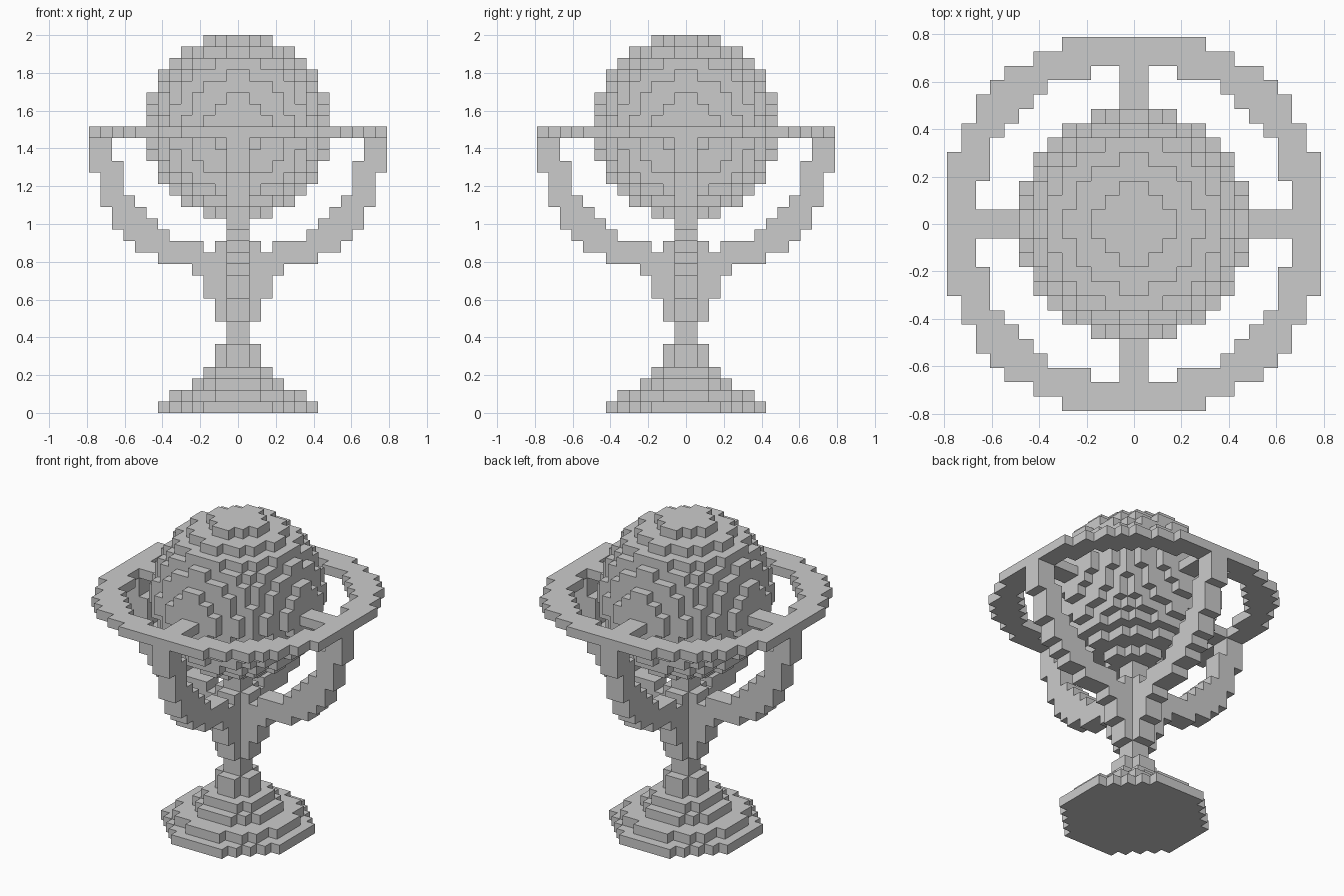
import bpy, bmesh

if "Cube" in bpy.data.objects:
    bpy.data.objects.remove(bpy.data.objects["Cube"])

V = 2 / 33            # edge length of one block
R = range(-13, 13)


def disc(r2, layer, hole2=0):
    """Blocks of one layer whose centres lie between two squared radii."""
    return {(x, y, layer) for x in R for y in R
            if hole2 <= (x + .5) ** 2 + (y + .5) ** 2 < r2}


def four_bars(inner, outer, layer):
    """Two-block-wide bars along +x, -x, +y and -y."""
    cells = set()
    for a in range(inner, outer):
        for w in (-1, 0):
            cells |= {(a, w, layer), (-a - 1, w, layer),
                      (w, a, layer), (w, -a - 1, layer)}
    return cells


parts = {}

# Stepped foot, from the ground up
parts["base"] = set().union(*(disc(r * r, k) for k, r in enumerate((7, 6, 4, 3, 2, 2))))

# Stem: narrow square neck and wider cross-shaped core
stem = set()
for k in range(6, 17):
    stem |= disc(4 if 8 <= k < 15 else 1, k)
parts["stem"] = stem

# Four curved arms: layer -> (inner, outer) reach
reach = {10: (0, 3), 11: (0, 3), 12: (0, 4), 13: (0, 7), 14: (3, 9), 15: (6, 10),
         16: (7, 11), 17: (8, 11), 18: (9, 12), 19: (10, 12), 20: (10, 12),
         21: (10, 13), 22: (11, 13), 23: (11, 13)}
parts["support_arms"] = set().union(*(four_bars(a, b, k) for k, (a, b) in reach.items()))

# Globe
parts["globe"] = set().union(*(disc(64 - (k - 24.5) ** 2, k) for k in range(17, 33)))

# Horizontal ring and the spokes joining it to the globe
parts["ring"] = disc(184, 24, 121.5)
parts["ring_spokes"] = four_bars(8, 11, 24)

solid = set().union(*parts.values())

# Face direction -> corner offsets, counter-clockwise from outside
FACES = {
    (1, 0, 0): ((1, 0, 0), (1, 1, 0), (1, 1, 1), (1, 0, 1)),
    (-1, 0, 0): ((0, 0, 0), (0, 0, 1), (0, 1, 1), (0, 1, 0)),
    (0, 1, 0): ((0, 1, 0), (0, 1, 1), (1, 1, 1), (1, 1, 0)),
    (0, -1, 0): ((0, 0, 0), (1, 0, 0), (1, 0, 1), (0, 0, 1)),
    (0, 0, 1): ((0, 0, 1), (1, 0, 1), (1, 1, 1), (0, 1, 1)),
    (0, 0, -1): ((0, 0, 0), (0, 1, 0), (1, 1, 0), (1, 0, 0)),
}


def build(name, cells):
    """Skin the exposed sides of a set of blocks."""
    bm = bmesh.new()
    verts = {}
    for c in sorted(cells):
        for d, corners in FACES.items():
            if tuple(p + q for p, q in zip(c, d)) in solid:
                continue
            loop = []
            for o in corners:
                key = tuple(p + q for p, q in zip(c, o))
                if key not in verts:
                    verts[key] = bm.verts.new([n * V for n in key])
                loop.append(verts[key])
            bm.faces.new(loop)
    mesh = bpy.data.meshes.new(name)
    bm.to_mesh(mesh)
    bm.free()
    bpy.context.collection.objects.link(bpy.data.objects.new(name, mesh))


used = set()
for name, cells in parts.items():
    build(name, cells - used)
    used |= cells
